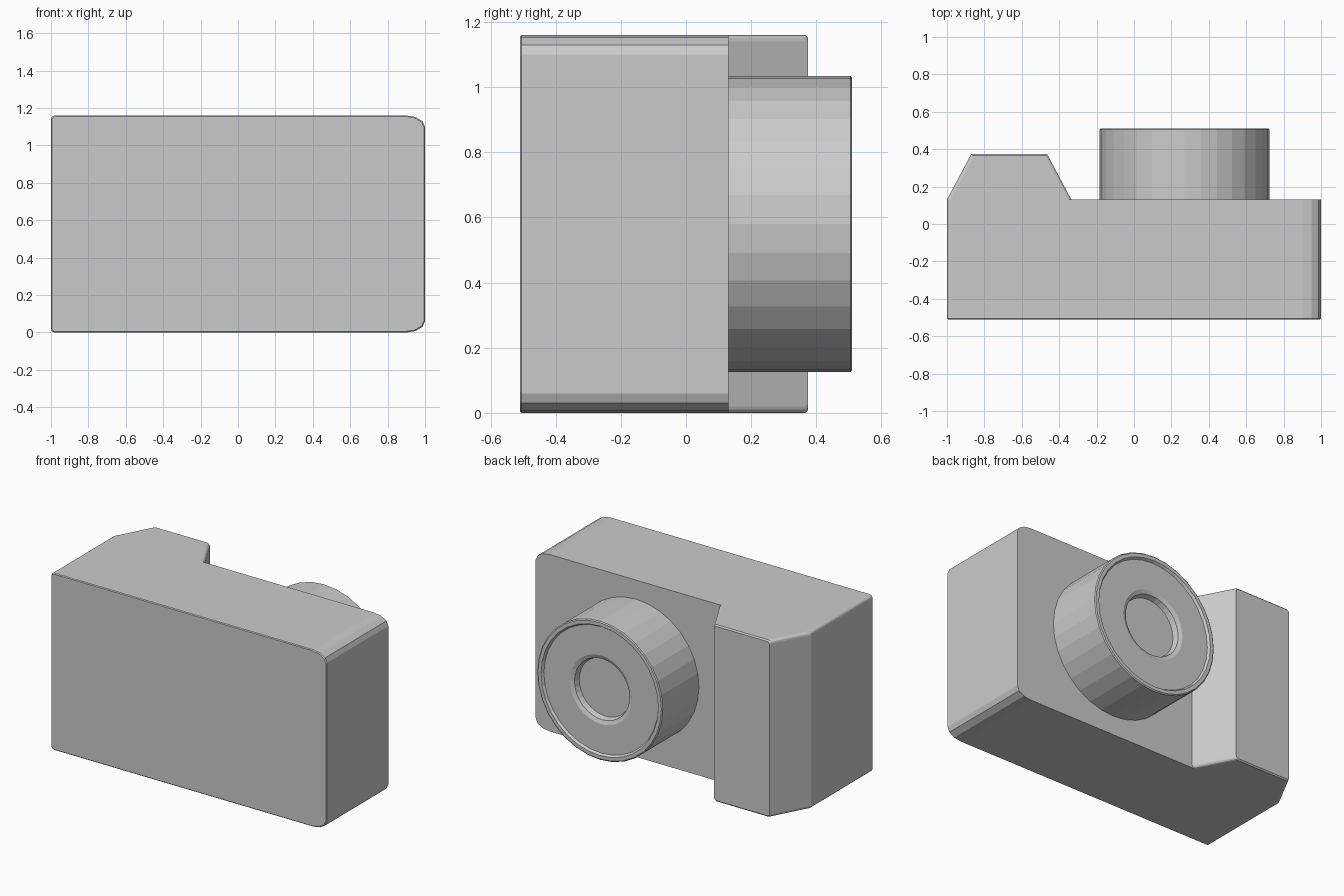
import bpy, bmesh
from math import sin, cos, pi

if "Cube" in bpy.data.objects:
    bpy.data.objects.remove(bpy.data.objects["Cube"])


def rounded_rect(x0, x1, z0, z1, left, right, seg=3):
    """Outline in the XZ plane; left / right are (rx, rz) corner radii."""
    pts = []
    corners = [(x1, z1, right, 1, 1), (x0, z1, left, -1, 1),
               (x0, z0, left, -1, -1), (x1, z0, right, 1, -1)]
    for q, (cx, cz, (rx, rz), sx, sz) in enumerate(corners):
        for i in range(seg + 1):
            a = (q + i / seg) * pi / 2
            pts.append((cx - sx * rx + rx * cos(a), cz - sz * rz + rz * sin(a)))
    return pts


def circle(r, cx=0.27, cz=0.58, n=32):
    return [(cx + r * cos(2 * pi * i / n), cz + r * sin(2 * pi * i / n))
            for i in range(n)]


def loft(name, sections, cap_start=True):
    """Skin a list of (y, outline) sections into one flat-shaded object."""
    bm = bmesh.new()
    rings = [[bm.verts.new((x, y, z)) for x, z in outline] for y, outline in sections]
    for a, b in zip(rings, rings[1:]):
        n = len(a)
        for i in range(n):
            j = (i + 1) % n
            bm.faces.new((a[i], a[j], b[j], b[i]))
    if cap_start:
        bm.faces.new(rings[0][::-1])
    bm.faces.new(rings[-1])
    bmesh.ops.recalc_face_normals(bm, faces=bm.faces)
    # outer wall of the first strip must face away from the part's middle
    bm.faces.ensure_lookup_table()
    f = bm.faces[0]
    mid = sum((v.co for v in rings[0]), f.normal * 0) / len(rings[0])
    if f.normal.dot(f.calc_center_median() - mid) < 0:
        bmesh.ops.reverse_faces(bm, faces=bm.faces)
    me = bpy.data.meshes.new(name)
    bm.to_mesh(me)
    bm.free()
    ob = bpy.data.objects.new(name, me)
    bpy.context.collection.objects.link(ob)
    return ob


# Main body: large soft corners on one end, tight ones on the grip end
def body_outline(d):
    return rounded_rect(-1 + d, 1 - d, d, 1.16 - d, (0.02, 0.02), (0.10, 0.06))


loft("camera_body", [(-0.51, body_outline(0.005)), (-0.505, body_outline(0)),
                     (0.13, body_outline(0))])


# Tapered hand grip
def grip_outline(x0, x1, d=0):
    return rounded_rect(x0, x1, d, 1.16 - d, (0.02, 0.02), (0.02, 0.02))


loft("hand_grip", [(0.13, grip_outline(-1, -0.335)),
                   (0.367, grip_outline(-0.874, -0.461)),
                   (0.375, grip_outline(-0.87, -0.465, 0.008))], cap_start=False)

# Lens barrel with raised rim, recessed face and central opening
lens_profile = [(0.455, 0.13), (0.455, 0.505), (0.448, 0.51), (0.425, 0.51),
                (0.415, 0.495), (0.225, 0.495), (0.20, 0.485), (0.19, 0.45)]
loft("lens_barrel", [(y, circle(r)) for r, y in lens_profile], cap_start=False)
